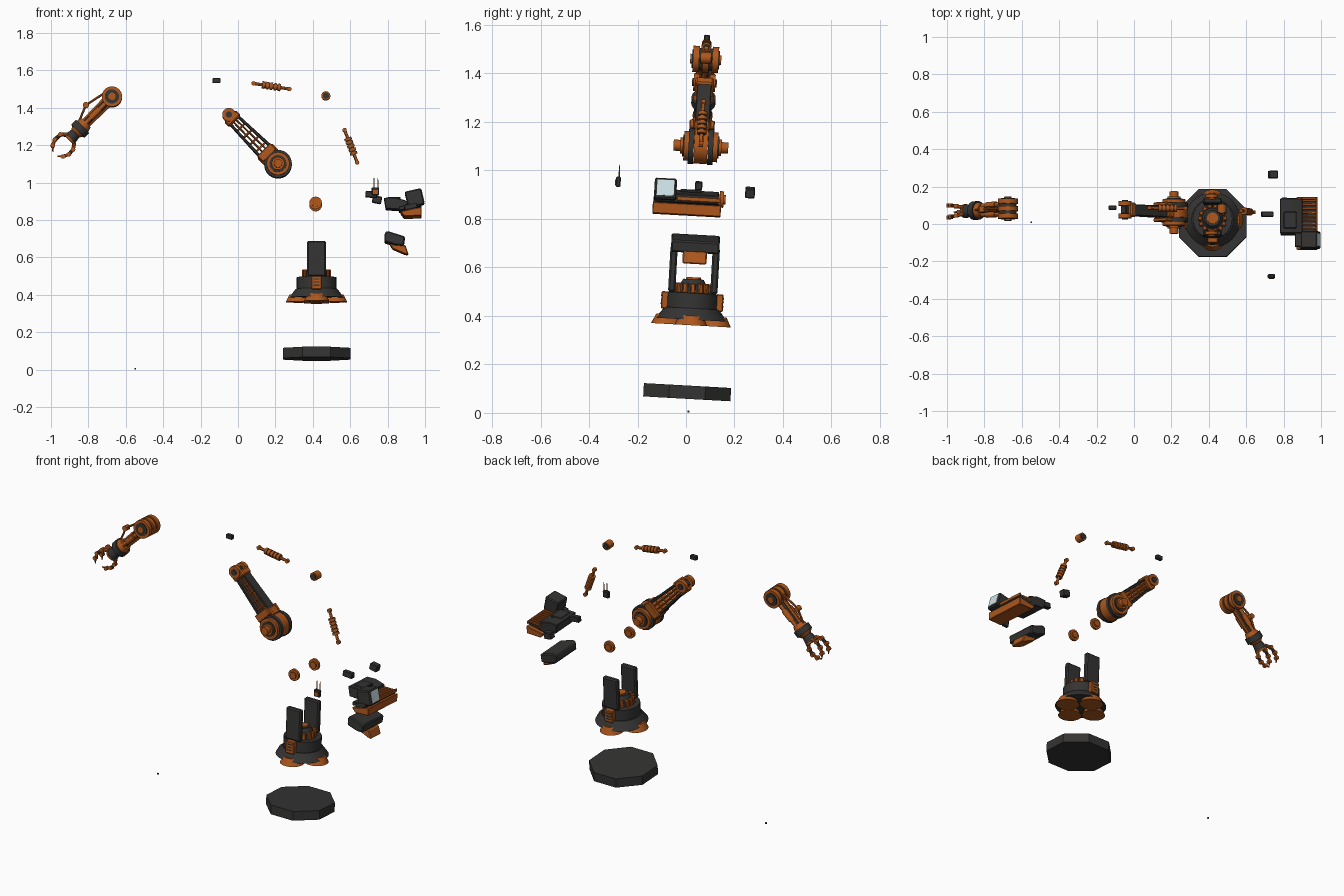
import bpy, bmesh, math
from mathutils import Matrix, Vector

if "Cube" in bpy.data.objects:
    bpy.data.objects.remove(bpy.data.objects["Cube"])

I = Matrix.Identity(4)
TILT = Matrix.Rotation(math.radians(-3.2), 4, 'X')   # whole assembly leans slightly


def material(name, rgb):
    m = bpy.data.materials.new(name)
    m.diffuse_color = (*rgb, 1)
    m.use_nodes = True
    m.node_tree.nodes["Principled BSDF"].inputs["Base Color"].default_value = m.diffuse_color
    return m


ORANGE = material("orange_paint", (0.42, 0.095, 0.012))
DARK = material("dark_metal", (0.035, 0.034, 0.033))
GLASS = material("glass", (0.62, 0.76, 0.8))


def finish(name, bm, mat, M):
    bmesh.ops.recalc_face_normals(bm, faces=bm.faces)
    me = bpy.data.meshes.new(name)
    bm.to_mesh(me)
    bm.free()
    me.materials.append(mat)
    o = bpy.data.objects.new(name, me)
    o.matrix_world = TILT @ M
    bpy.context.collection.objects.link(o)
    return o


def cyl(name, p0, p1, r, mat, r2=None, n=24, M=I, spin=0.0):
    p0, p1 = Vector(p0), Vector(p1)
    d = p1 - p0
    bm = bmesh.new()
    X = Matrix.Translation((p0 + p1) / 2) @ d.to_track_quat('Z', 'Y').to_matrix().to_4x4() @ Matrix.Rotation(spin, 4, 'Z')
    bmesh.ops.create_cone(bm, cap_ends=True, segments=n, radius1=r,
                          radius2=r if r2 is None else r2, depth=d.length, matrix=X)
    return finish(name, bm, mat, M)


def box(name, c, size, mat, M=I, bev=0.004):
    bm = bmesh.new()
    bmesh.ops.create_cube(bm, size=1)
    bmesh.ops.scale(bm, vec=size, verts=bm.verts)
    if bev:
        bmesh.ops.bevel(bm, geom=bm.edges[:], offset=bev, segments=1, affect='EDGES')
    bmesh.ops.translate(bm, vec=c, verts=bm.verts)
    return finish(name, bm, mat, M)


def prism(name, pts, y0, y1, mat, M=I, bev=0.003):
    bm = bmesh.new()
    f = bm.faces.new([bm.verts.new((x, y0, z)) for x, z in pts])
    ex = bmesh.ops.extrude_face_region(bm, geom=[f])
    bmesh.ops.translate(bm, vec=(0, y1 - y0, 0), verts=[v for v in ex['geom'] if isinstance(v, bmesh.types.BMVert)])
    bmesh.ops.recalc_face_normals(bm, faces=bm.faces)
    bmesh.ops.bevel(bm, geom=bm.edges[:], offset=bev, segments=1, affect='EDGES')
    return finish(name, bm, mat, M)


def frame(x, z, dx, dz, y=0):
    d = Vector((dx, 0, dz)).normalized()
    R = Matrix(((d.x, 0, -d.z), (0, 1, 0), (d.z, 0, d.x))).to_4x4()
    return Matrix.Translation((x, y, z)) @ R


def drum(name, half, r, mat, M, y=0, n=32):
    cyl(name, (0, y - half, 0), (0, y + half, 0), r, mat, n=n, M=M)


# Octagonal base plate
cyl("base_plate", (.42, 0, .058), (.42, 0, .113), .195, DARK, n=8, spin=math.pi / 8)

# Pedestal: feet, skirt, drum, crown
P = Matrix.Translation((.42, 0, 0))
for k in range(4):
    a = k * math.pi / 2
    x, y = .097 * math.cos(a), .097 * math.sin(a)
    cyl("foot", (x, y, .362), (x, y, .402), .068, ORANGE, .048, M=P)
cyl("skirt", (0, 0, .385), (0, 0, .432), .148, DARK, .112, n=32, M=P)
cyl("pedestal_drum", (0, 0, .43), (0, 0, .495), .106, DARK, n=32, M=P)
cyl("crown_core", (0, 0, .49), (0, 0, .53), .068, DARK, n=24, M=P)
for k in range(14):
    a = k * math.tau / 14
    box("crown_rib", (.067, 0, .514), (.022, .021, .042), ORANGE, P @ Matrix.Rotation(a, 4, 'Z'))
cyl("crown_cap", (0, 0, .53), (0, 0, .552), .055, DARK, .042, M=P)
cyl("crown_pin", (0, 0, .55), (0, 0, .56), .03, ORANGE, M=P)
for s in (-1, 1):
    box("support_post", (0, s * .087, .59), (.1, .03, .19), DARK, P, .007)
    box("side_box", (0, s * .113, .46), (.056, .03, .072), ORANGE, P)
    for z in (.445, .462, .479):
        box("side_box_slot", (0, s * .128, z), (.03, .004, .006), DARK, P, 0)
    # loose pivot bushings
    B = Matrix.Translation((.415, s * .098, .887))
    drum("bushing", .008, .034, ORANGE, B, n=16)
    drum("bushing_core", .016, .02, ORANGE, B, n=16)

# Upper arm: shoulder joint, tapered rails, truss, elbow clevis
A = frame(.214, 1.10, -.705, .708)
drum("shoulder_drum", .028, .071, ORANGE, A)
for s in (-1, 1):
    drum("shoulder_ring", .011, .074, DARK, A, s * .04)
    drum("shoulder_cap", .01, .061, ORANGE, A, s * .06)
    drum("shoulder_inset", .003, .045, DARK, A, s * .072)
    drum("shoulder_hub", .006, .034, ORANGE, A, s * .079)
    drum("shoulder_shaft", .02, .023, ORANGE, A, s * .093)
    prism("arm_rail", [(.05, s * .05), (.34, s * .036), (.34, s * .022), (.05, s * .034)], -.03, .03, DARK, A)
    box("arm_bracket", (.085, s * .042, 0), (.045, .02, .1), ORANGE, A)
    for y in (-.018, .018):
        cyl("truss_rod", (.05, y, s * .013), (.34, y, s * .009), .0045, ORANGE, n=8, M=A)
    drum("clevis_knuckle", .012, .036, ORANGE, A @ Matrix.Translation((.372, 0, 0)), s * .033, 20)
    drum("clevis_bolt", .005, .017, DARK, A @ Matrix.Translation((.372, 0, 0)), s * .046, 12)
for t in (.13, .18, .23, .28):
    box("truss_brace", (t, 0, 0), (.01, .042, .075), ORANGE, A, .002)
box("arm_saddle", (.075, 0, 0), (.05, .062, .112), ORANGE, A, .006)
box("clevis_block", (.345, 0, 0), (.04, .076, .088), ORANGE, A, .008)
box("clevis_core", (.37, 0, 0), (.03, .045, .04), DARK, A)

# Forearm: elbow, tubes, linkage, wrist, gripper
F = frame(-.674, 1.46, -1, -1)
drum("elbow_core", .05, .046, DARK, F)
for y in (-.04, 0, .04):
    drum("elbow_drum", .013, .054, ORANGE, F, y)
for s in (-1, 1):
    drum("elbow_inset", .003, .038, DARK, F, s * .054)
    drum("elbow_hub", .008, .02, ORANGE, F, s * .056)
    cyl("forearm_tube", (.03, s * .026, 0), (.2, s * .024, 0), .012, ORANGE, n=12, M=F)
    cyl("forearm_sleeve", (.09, s * .026, 0), (.16, s * .025, 0), .017, ORANGE, n=12, M=F)
    cyl("forearm_strut", (.03, 0, s * .022), (.2, 0, s * .018), .009, ORANGE, n=12, M=F)
cyl("forearm_core", (.03, 0, 0), (.22, 0, 0), .018, DARK, n=16, M=F)
cyl("wrist_flange", (.195, 0, 0), (.222, 0, 0), .034, ORANGE, .042, M=F)
cyl("wrist_ring", (.222, 0, 0), (.258, 0, 0), .05, DARK, M=F)
cyl("wrist_cone", (.258, 0, 0), (.275, 0, 0), .044, ORANGE, .03, M=F)
cyl("palm", (.275, 0, 0), (.315, 0, 0), .029, DARK, .036, n=16, M=F)
cyl("palm_plate", (.315, 0, 0), (.325, 0, 0), .038, ORANGE, n=16, M=F)
link = [(.02, 0, -.045), (.129, 0, -.068), (.21, 0, -.035)]
cyl("linkage_rod", link[0], link[1], .006, ORANGE, n=8, M=F)
cyl("linkage_rod", link[1], link[2], .006, ORANGE, n=8, M=F)
drum("linkage_joint", .016, .016, ORANGE, F @ Matrix.Translation((.129, 0, -.068)), n=16)


def finger(path):
    for i in range(len(path) - 1):
        tip = i == len(path) - 2
        cyl("finger_segment", path[i], path[i + 1], .011 - .0015 * i, DARK if i == 1 else ORANGE,
            .003 if tip else .0095, n=8, M=F)
        if i:
            drum("finger_joint", .011, .0115, ORANGE, F @ Matrix.Translation(path[i]), n=12)


for y in (-1, 1):
    finger([(.312, y * .018, -.028), (.338, y * .025, -.053), (.378, y * .03, -.054), (.408, y * .032, -.04), (.43, y * .032, -.016)])
finger([(.315, 0, .03), (.345, 0, .052), (.38, 0, .054), (.41, 0, .04), (.43, 0, .018)])


# Two loose hydraulic pistons
def piston(p0, p1):
    p0, p1 = Vector(p0), Vector(p1)
    at = p0.lerp
    cyl("piston_rod", p0, p1, .0085, ORANGE, n=12)
    cyl("piston_body", at(p1, .26), at(p1, .76), .0145, DARK, n=16)
    for f in (.24, .35, .46, .57, .68):
        cyl("piston_collar", at(p1, f), at(p1, f + .075), .02, ORANGE, n=16)
    for p in (p0, p1):
        drum("piston_eye", .009, .0115, ORANGE, Matrix.Translation(p), n=12)


piston((.083, 0, 1.533), (.275, 0, 1.503))
piston((.57, 0, 1.283), (.637, 0, 1.11))

# Loose pulley and small link block
K = Matrix.Translation((.47, 0, 1.466))
drum("pulley", .022, .024, ORANGE, K, n=20)
for s in (-1, 1):
    drum("pulley_face", .003, .017, DARK, K, s * .023, 16)
box("link_block", (-.115, 0, 1.548), (.043, .024, .027), DARK)

# Operator platform: slab, deck, engine body, grille, cabin
prism("platform_slab", [(.868, .838), (.982, .862), (.98, .815), (.888, .812)], -.185, .097, ORANGE)
prism("platform_deck", [(.86, .842), (.975, .866), (.972, .884), (.86, .866)], -.17, .085, DARK)
prism("engine_body", [(.78, .915), (.84, .917), (.9, .9), (.9, .85), (.79, .858)], -.1, .085, DARK)
box("engine_cover", (.835, -.03, .914), (.07, .09, .014), DARK)
for k in range(8):
    y = -.07 + k * .021
    box("grille_slat", (.937, y, .882), (.085, .011, .014), ORANGE, bev=.002)
for x in (.897, .975):
    box("grille_rail", (x, .003, .876 + (x - .937) * .15), (.01, .18, .018), ORANGE, bev=.002)
C = Matrix.Translation((.944, -.136, .91)) @ Matrix.Rotation(math.radians(-13), 4, 'Y')
box("cabin", (0, 0, 0), (.09, .092, .088), DARK, C, .006)
box("cabin_window", (.045, 0, .003), (.004, .07, .066), GLASS, C, 0)
box("cabin_step", (-.03, -.005, -.04), (.07, .085, .03), DARK, C)

# Counterweight under the platform
prism("counterweight", [(.785, .728), (.798, .738), (.893, .708), (.886, .66), (.845, .662), (.782, .682)], -.1, .1, DARK, bev=.006)
prism("counterweight_pad", [(.81, .672), (.895, .665), (.912, .615), (.895, .615), (.825, .645)], -.05, .05, ORANGE, bev=.005)

# Small loose boxes and antenna unit
tip = Matrix.Rotation(math.radians(12), 4, 'Y')
box("sensor_box", (0, 0, 0), (.064, .03, .034), DARK, Matrix.Translation((.713, 0, .938)) @ Matrix.Rotation(.07, 4, 'Y'))
box("battery_box", (0, 0, 0), (.05, .04, .04), DARK, Matrix.Translation((.743, .213, .922)) @ tip)
box("antenna_box", (.735, -.332, .936), (.04, .02, .042), DARK)
box("antenna_panel", (.735, -.343, .933), (.026, .004, .022), ORANGE, bev=0)
for x in (.727, .748):
    cyl("antenna", (x, -.33, .95), (x, -.33, 1.008), .0035, ORANGE, .0015, n=8)

# Tiny stray bolt on the ground
box("ground_bolt", (-.55, .01, .0055), (.008, .008, .008), DARK, bev=0)

# Smooth round surfaces, keep hard edges
for o in bpy.context.scene.objects:
    o.select_set(True)
    bpy.context.view_layer.objects.active = o
bpy.ops.object.shade_smooth_by_angle(angle=math.radians(30))
